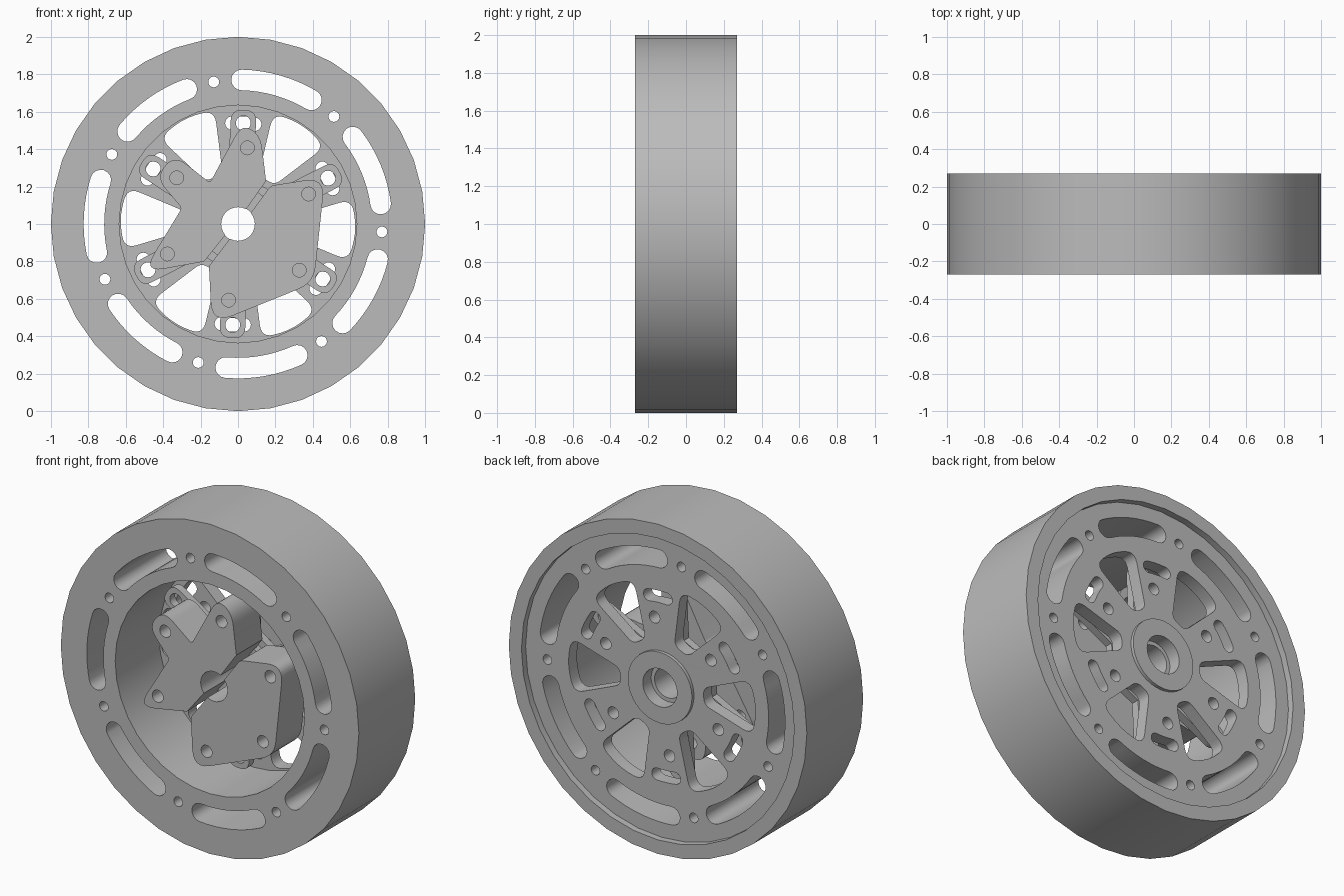
import bpy, bmesh, math
from math import cos, sin, radians, pi
from mathutils import Vector, Matrix

if "Cube" in bpy.data.objects:
    bpy.data.objects.remove(bpy.data.objects["Cube"])

grey = bpy.data.materials.new("machined_grey")
grey.diffuse_color = (0.5, 0.5, 0.5, 1)
grey.use_nodes = True
grey.node_tree.nodes["Principled BSDF"].inputs["Base Color"].default_value = grey.diffuse_color


def pol(r, deg):
    return Vector((r * cos(radians(deg)), r * sin(radians(deg))))


def circle(r, n=36, c=(0, 0)):
    return [Vector(c) + pol(r, 360 * i / n) for i in range(n)]


def arc_slot(r, mid, half, w, n=8):
    """Curved slot with round ends on radius r."""
    a, b = mid - half, mid + half
    pts = [pol(r + w, a + (b - a) * i / n) for i in range(n + 1)]
    pts += [pol(r, b) + pol(w, b + 180 * i / 8) for i in range(1, 8)]
    pts += [pol(r - w, b - (b - a) * i / n) for i in range(n + 1)]
    pts += [pol(r, a) + pol(w, a + 180 + 180 * i / 8) for i in range(1, 8)]
    return pts


def rounded(corners, n=6):
    """Polygon whose (x, y, radius) corners are softened."""
    out = []
    for i, (x, y, r) in enumerate(corners):
        p = Vector((x, y))
        if r == 0:
            out.append(p)
            continue
        a = Vector(corners[i - 1][:2]) - p
        b = Vector(corners[(i + 1) % len(corners)][:2]) - p
        s = p + a.normalized() * min(r, a.length * 0.48)
        e = p + b.normalized() * min(r, b.length * 0.48)
        for k in range(n + 1):
            t = k / n
            out.append(s * (1 - t) ** 2 + p * 2 * t * (1 - t) + e * t * t)
    return out


def turn(pts, deg):
    c, s = cos(radians(deg)), sin(radians(deg))
    return [Vector((p.x * c - p.y * s, p.x * s + p.y * c)) for p in pts]


def plate(name, loops, y0, y1):
    """Extrude an outline with holes along y, centred on the axle."""
    cu = bpy.data.curves.new(name, 'CURVE')
    cu.dimensions = '2D'
    cu.fill_mode = 'BOTH'
    cu.extrude = (y1 - y0) / 2
    for pts in loops:
        sp = cu.splines.new('POLY')
        sp.points.add(len(pts) - 1)
        for q, p in zip(sp.points, pts):
            q.co = (p.x, p.y, 0, 1)
        sp.use_cyclic_u = True
    tmp = bpy.data.objects.new(name + "_curve", cu)
    bpy.context.collection.objects.link(tmp)
    dg = bpy.context.evaluated_depsgraph_get()
    me = bpy.data.meshes.new_from_object(tmp.evaluated_get(dg))
    bpy.data.objects.remove(tmp)
    bm = bmesh.new()
    bm.from_mesh(me)
    bmesh.ops.remove_doubles(bm, verts=bm.verts, dist=1e-5)
    bm.transform(Matrix.Translation((0, (y0 + y1) / 2, 1)) @ Matrix.Rotation(pi / 2, 4, 'X'))
    bmesh.ops.recalc_face_normals(bm, faces=bm.faces)
    bm.to_mesh(me)
    bm.free()
    me.name = name
    me.materials.clear()
    me.materials.append(grey)
    ob = bpy.data.objects.new(name, me)
    bpy.context.collection.objects.link(ob)
    bpy.ops.object.select_all(action='DESELECT')
    ob.select_set(True)
    bpy.context.view_layer.objects.active = ob
    bpy.ops.object.shade_smooth_by_angle(angle=radians(30))
    return ob


# Seven long slots and seven small holes through the rim
rim_holes = []
for i in range(7):
    a = 99.7 + i * 360 / 7
    rim_holes.append(circle(0.029, 16, pol(0.77, a)))
    rim_holes.append(arc_slot(0.77, a + 180 / 7, 14.6, 0.055))

# Tread band and rim
plate("tread", [circle(1), circle(0.915)], -0.27, 0.27)
plate("rim", [circle(0.915), circle(0.635)] + rim_holes, -0.27, 0.15)

# Back web: six tapered windows, short slots and bolt holes
window = rounded([(0.28, -0.05, 0.04), (0.60, -0.165, 0.07), (0.635, 0, 0.08),
                  (0.60, 0.165, 0.07), (0.28, 0.05, 0.04)])
web_holes = [circle(0.115)]
for i in range(6):
    a = 60 * i
    web_holes.append(turn(window, a + 57))
    web_holes.append(arc_slot(0.54, a + 87, 6.5, 0.036))
    web_holes.append(circle(0.036, 16, pol(0.41, a + 83)))
plate("back_web", [circle(0.915)] + rim_holes + web_holes, 0.15, 0.23)

# Axle boss and core tube
plate("back_boss", [circle(0.215), circle(0.115)], 0.2, 0.25)
plate("core_tube", [circle(0.2), circle(0.092)], 0.0, 0.17)

# Inner spider: six arms with a hole near each tip
arm = []
for i in range(6):
    tip = rounded([(0.24, -0.068, 0), (0.61, -0.068, 0.06),
                   (0.61, 0.068, 0.06), (0.24, 0.068, 0)])
    arm += turn(tip, 87 + 60 * i)
plate("spider", [arm, circle(0.15)] +
      [circle(0.04, 16, pol(0.54, 87 + 60 * i)) for i in range(6)], 0.05, 0.1)

# Split clamp: two lobed halves around the bore
right = [(-0.155, -0.225, 0)]
right += [(*pol(0.09, -119 + 160 * i / 12), 0) for i in range(13)]
right += [(0.175, 0.205, 0.02), (0.465, 0.25, 0.11),
          (0.405, -0.315, 0.09), (-0.14, -0.535, 0.12)]
left = [(0.15, 0.23, 0)]
left += [(*pol(0.09, 61 + 160 * i / 12), 0) for i in range(13)]
left += [(-0.18, -0.2, 0.01), (-0.51, -0.26, 0.12), (-0.30, 0.085, 0.02),
         (-0.44, 0.25, 0.08), (-0.34, 0.37, 0.08), (-0.15, 0.22, 0.02),
         (0.02, 0.535, 0.08), (0.12, 0.475, 0.07)]
for name, prof, angles in (("clamp_right", right, (23, -37, -97)),
                           ("clamp_left", left, (83, 143, 203))):
    plate(name, [rounded(prof)] + [circle(0.037, 16, pol(0.41, a)) for a in angles],
          -0.23, 0.02)
